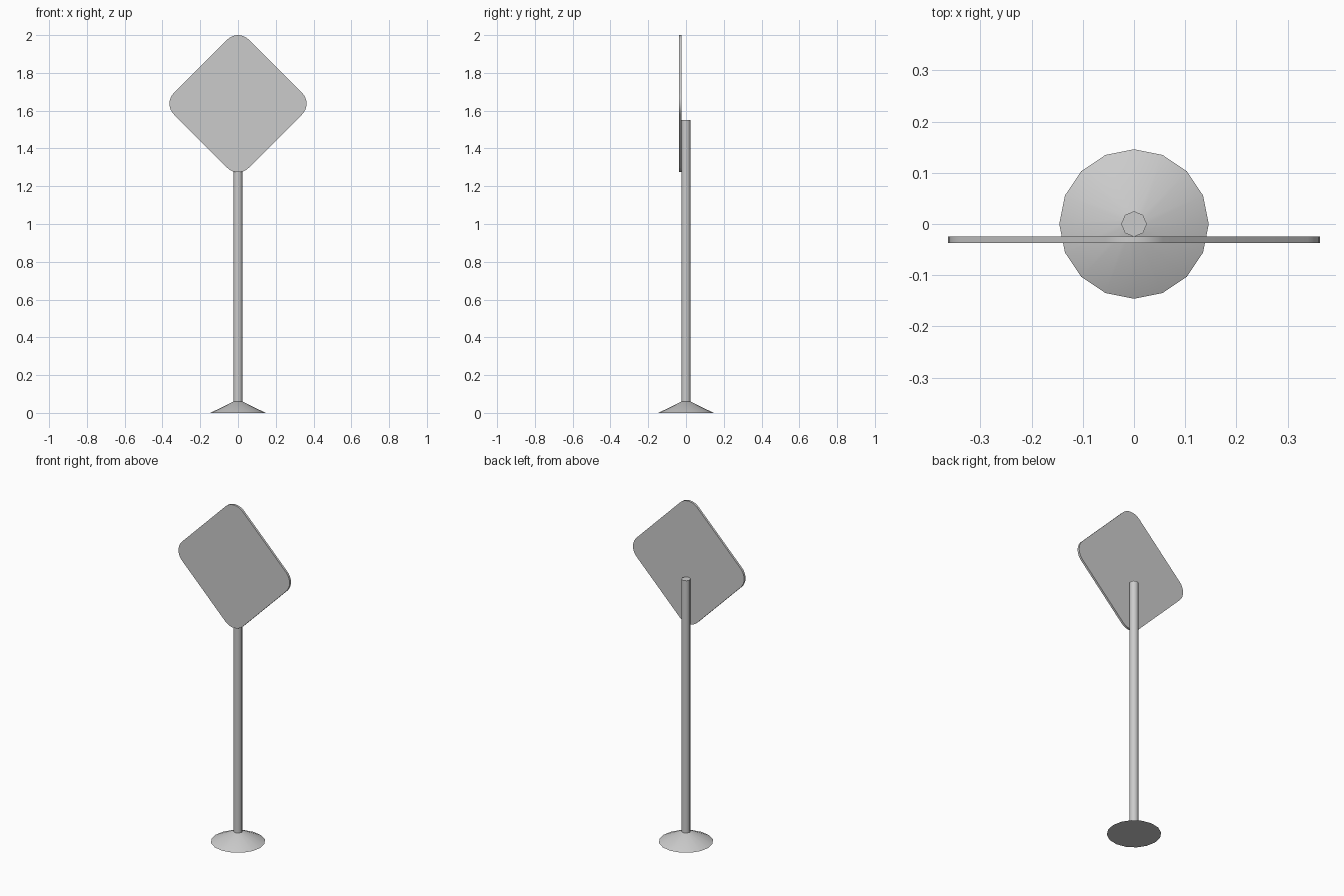
import bpy
import bmesh
from math import cos, sin, pi, radians

cube = bpy.data.objects.get("Cube")
if cube:
    bpy.data.objects.remove(cube, do_unlink=True)

# Single bare metal grey
GREY = (0.6, 0.6, 0.6, 1)
metal = bpy.data.materials.new("grey metal")
metal.use_nodes = True
metal.diffuse_color = GREY
metal.node_tree.nodes["Principled BSDF"].inputs["Base Color"].default_value = GREY


def finish(obj, name):
    obj.name = name
    obj.data.materials.append(metal)
    bpy.ops.object.select_all(action='DESELECT')
    obj.select_set(True)
    bpy.context.view_layer.objects.active = obj
    bpy.ops.object.shade_smooth_by_angle(angle=radians(50))


def cone(name, sides, r_low, r_high, z_low, z_high):
    bpy.ops.mesh.primitive_cone_add(
        vertices=sides, radius1=r_low, radius2=r_high,
        depth=z_high - z_low, location=(0, 0, (z_low + z_high) / 2))
    finish(bpy.context.object, name)


# Flared foot and round post
cone("base", 16, 0.146, 0.025, 0, 0.06)
cone("post", 8, 0.025, 0.025, 0.05, 1.55)

# Diamond plate with rounded corners, in front of the post
CENTRE_Z, TIP, CORNER, STEPS = 1.637, 0.363, 0.08, 8
Y_FRONT, THICK = -0.037, 0.013
bm = bmesh.new()
outline = []
for quarter in range(4):
    middle = quarter * pi / 2
    cx, cz = (TIP - CORNER) * cos(middle), (TIP - CORNER) * sin(middle)
    for i in range(STEPS + 1):
        a = middle + (i / STEPS - 0.5) * pi / 2
        outline.append(bm.verts.new((cx + CORNER * cos(a), Y_FRONT,
                                     CENTRE_Z + cz + CORNER * sin(a))))
front = bm.faces.new(outline)
extruded = bmesh.ops.extrude_face_region(bm, geom=[front], use_keep_orig=True)
back = [v for v in extruded["geom"] if isinstance(v, bmesh.types.BMVert)]
bmesh.ops.translate(bm, verts=back, vec=(0, THICK, 0))
bmesh.ops.recalc_face_normals(bm, faces=bm.faces)
mesh = bpy.data.meshes.new("sign_plate")
bm.to_mesh(mesh)
bm.free()
plate = bpy.data.objects.new("sign_plate", mesh)
bpy.context.collection.objects.link(plate)
finish(plate, "sign_plate")
